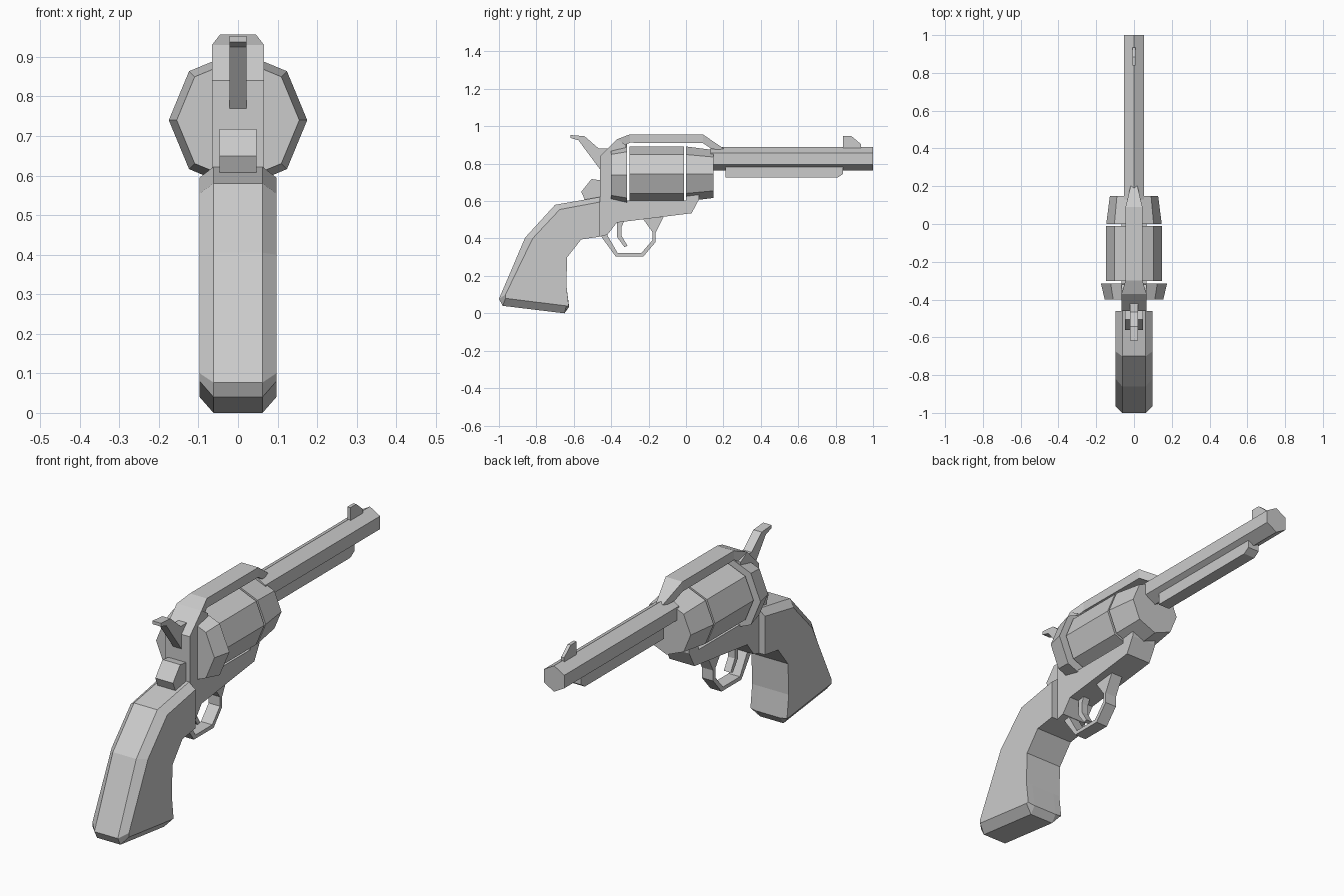
import bpy, bmesh, math

steel = bpy.data.materials.new("grey steel")
steel.diffuse_color = (0.6, 0.6, 0.6, 1)


def finish(name, bm):
    bmesh.ops.recalc_face_normals(bm, faces=bm.faces[:])
    mesh = bpy.data.meshes.new(name)
    bm.to_mesh(mesh)
    bm.free()
    mesh.materials.append(steel)
    obj = bpy.data.objects.new(name, mesh)
    bpy.context.collection.objects.link(obj)
    return obj


def loft(name, rings):
    """Skin a list of equal-length rings of 3D points and cap both ends."""
    bm = bmesh.new()
    vs = [[bm.verts.new(p) for p in ring] for ring in rings]
    n = len(rings[0])
    for a, b in zip(vs, vs[1:]):
        for i in range(n):
            j = (i + 1) % n
            bm.faces.new((a[i], a[j], b[j], b[i]))
    bm.faces.new(vs[0])
    bm.faces.new(vs[-1])
    return finish(name, bm)


def plate(name, profile, half):
    """Side profile (y, z) extruded across x."""
    return loft(name, [[(x, y, z) for y, z in profile] for x in (-half, half)])


def tube(name, sides, z, stations, turn=0.0):
    """Faceted bar along y; stations are (y, radius)."""
    def ring(y, r):
        return [(r * math.cos(turn + math.tau * i / sides), y,
                 z + r * math.sin(turn + math.tau * i / sides)) for i in range(sides)]
    return loft(name, [ring(y, r) for y, r in stations])


def spine(name, sections):
    """Rectangular bar along y; sections are (y, bottom, top, half width)."""
    return loft(name, [[(-w, y, lo), (w, y, lo), (w, y, hi), (-w, y, hi)]
                       for y, lo, hi, w in sections])


# Grip: full outline in the middle, back and butt edges chamfered at the sides
front_edge = [(-0.64, 0.15), (-0.635, 0.30), (-0.56, 0.395), (-0.46, 0.41)]
outer = [(-0.46, 0.622), (-0.70, 0.58), (-0.86, 0.405), (-1.0, 0.077),
         (-0.98, 0.04), (-0.65, 0.0), (-0.625, 0.035)] + front_edge
inner = [(-0.46, 0.595), (-0.675, 0.555), (-0.82, 0.40), (-0.965, 0.10),
         (-0.965, 0.08), (-0.64, 0.04), (-0.627, 0.04)] + front_edge
loft("grip", [[(x, y, z) for y, z in prof] for x, prof in
              ((-0.097, inner), (-0.062, outer), (0.062, outer), (0.097, inner))])

# Frame: rear wall with lower bar, and the top strap tapering forward
plate("frame", [(-0.46, 0.41), (-0.42, 0.42), (-0.37, 0.485), (0.03, 0.535),
                (0.07, 0.61), (0.07, 0.635), (0.0, 0.635), (0.0, 0.602),
                (-0.32, 0.602), (-0.32, 0.90), (-0.37, 0.93), (-0.46, 0.84)], 0.066)
spine("top_strap", [(-0.39, 0.86, 0.91), (-0.37, 0.88, 0.93), (-0.30, 0.912, 0.957),
                    (0.09, 0.912, 0.957), (0.135, 0.88, 0.926), (0.20, 0.87, 0.882)]
      and [(-0.37, 0.88, 0.93, 0.066), (-0.30, 0.912, 0.957, 0.045),
           (0.09, 0.910, 0.957, 0.045), (0.135, 0.88, 0.926, 0.034),
           (0.20, 0.87, 0.882, 0.018)])

# Faceted drum: recoil shield, cylinder and front collar with narrow gaps
tube("recoil_shield", 8, 0.74, [(-0.40, 0.155), (-0.315, 0.175)])
tube("cylinder", 8, 0.745, [(-0.302, 0.147), (-0.01, 0.147)])
tube("front_collar", 8, 0.745, [(0.0, 0.147), (0.147, 0.128)])

# Barrel with rod housing and front sight
tube("barrel", 6, 0.827, [(0.13, 0.0625), (1.0, 0.0625)], math.pi / 6)
plate("rod_housing", [(0.21, 0.725), (0.81, 0.725), (0.84, 0.745),
                      (0.84, 0.79), (0.21, 0.79)], 0.03)
plate("front_sight", [(0.84, 0.87), (0.84, 0.947), (0.885, 0.947),
                      (0.935, 0.905), (0.935, 0.87)], 0.008)

# Hammer and the block behind the frame
plate("hammer", [(-0.617, 0.953), (-0.543, 0.947), (-0.465, 0.88), (-0.42, 0.88),
                 (-0.42, 0.77), (-0.46, 0.77), (-0.575, 0.925), (-0.617, 0.937)], 0.022)
plate("hammer_block", [(-0.56, 0.65), (-0.505, 0.718), (-0.45, 0.71),
                       (-0.45, 0.60), (-0.54, 0.605)], 0.047)

# Trigger guard bow and trigger
plate("trigger_guard", [(-0.46, 0.42), (-0.377, 0.305), (-0.227, 0.305), (-0.163, 0.38),
                        (-0.163, 0.43), (-0.12, 0.515), (-0.23, 0.505), (-0.18, 0.435),
                        (-0.18, 0.39), (-0.238, 0.323), (-0.366, 0.323), (-0.425, 0.425)], 0.03)
plate("trigger", [(-0.37, 0.495), (-0.37, 0.41), (-0.33, 0.355), (-0.312, 0.36),
                  (-0.345, 0.415), (-0.345, 0.46), (-0.33, 0.495)], 0.018)
